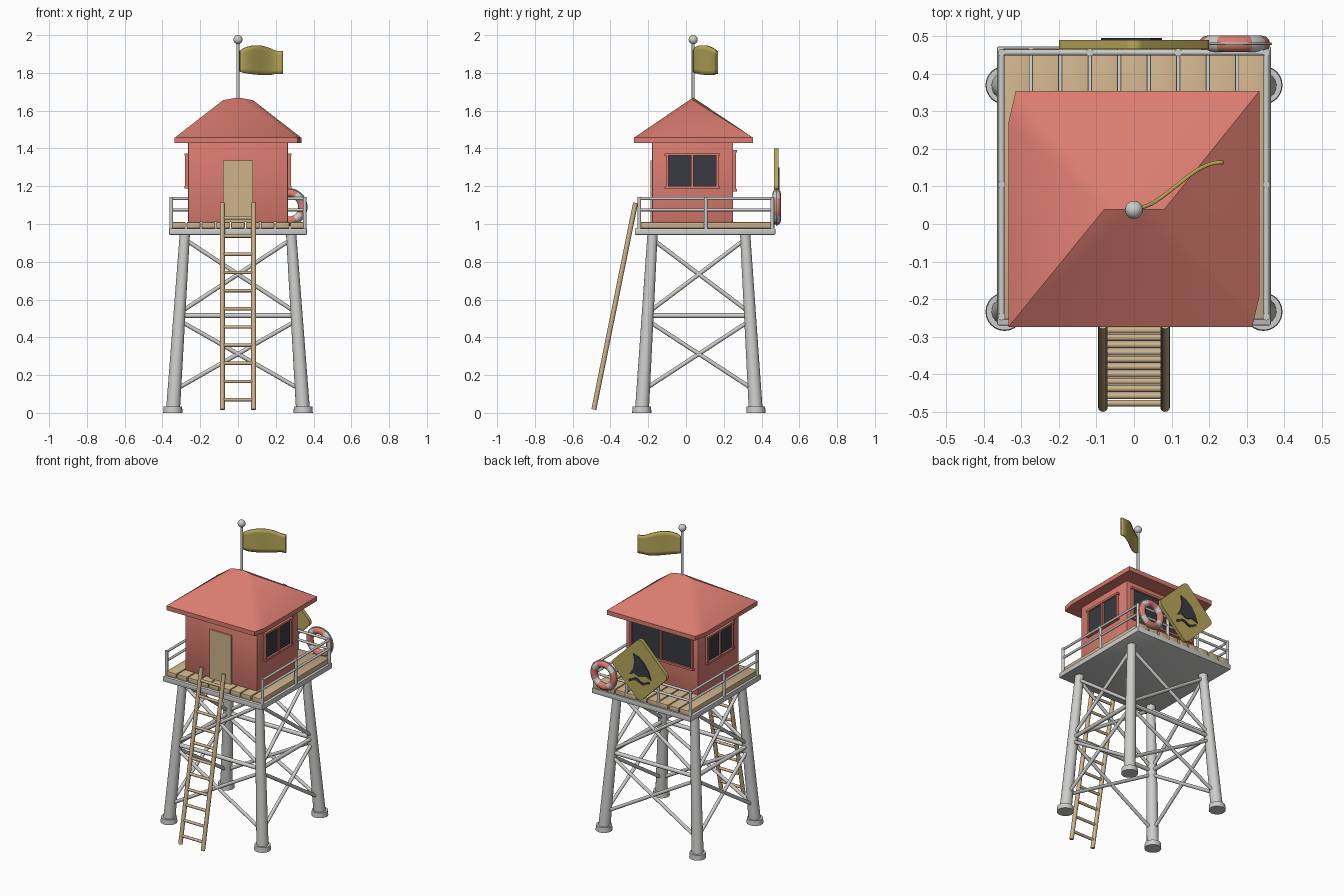
import bpy, bmesh, math
from mathutils import Vector, Matrix

if "Cube" in bpy.data.objects:
    bpy.data.objects.remove(bpy.data.objects["Cube"])


def material(name, rgb):
    m = bpy.data.materials.new(name)
    m.use_nodes = True
    m.diffuse_color = (*rgb, 1)
    m.node_tree.nodes["Principled BSDF"].inputs["Base Color"].default_value = (*rgb, 1)
    return m


WHITE = material("painted white", (0.61, 0.61, 0.60))
RED = material("faded red", (0.70, 0.20, 0.16))
WOOD = material("bare wood", (0.61, 0.45, 0.26))
YELLOW = material("mustard yellow", (0.48, 0.39, 0.10))
DARK = material("dark glass", (0.04, 0.043, 0.053))


def finish(name, bm, mats, smooth=True):
    bmesh.ops.recalc_face_normals(bm, faces=bm.faces)
    me = bpy.data.meshes.new(name)
    bm.to_mesh(me)
    bm.free()
    ob = bpy.data.objects.new(name, me)
    bpy.context.collection.objects.link(ob)
    for m in mats if isinstance(mats, (list, tuple)) else [mats]:
        me.materials.append(m)
    if smooth:
        bpy.ops.object.select_all(action='DESELECT')
        ob.select_set(True)
        bpy.context.view_layer.objects.active = ob
        bpy.ops.object.shade_smooth_by_angle(angle=math.radians(35))
    return ob


def box(name, lo, hi, mat, bevel=0.0):
    lo, hi = Vector(lo), Vector(hi)
    bm = bmesh.new()
    bmesh.ops.create_cube(bm, size=1, matrix=Matrix.Translation((lo + hi) / 2) @ Matrix.Diagonal((*(hi - lo), 1)))
    if bevel:
        bmesh.ops.bevel(bm, geom=bm.edges[:], offset=bevel, segments=2, affect='EDGES', profile=0.5)
    return finish(name, bm, mat)


def rod(name, a, b, r, mat, r_end=None, sides=12):
    a, b = Vector(a), Vector(b)
    turn = (b - a).to_track_quat('Z', 'Y').to_matrix().to_4x4()
    bm = bmesh.new()
    bmesh.ops.create_cone(bm, cap_ends=True, segments=sides, radius1=r, radius2=r if r_end is None else r_end,
                          depth=(b - a).length, matrix=Matrix.Translation((a + b) / 2) @ turn)
    return finish(name, bm, mat)


def plate(name, outline, y0, y1, mat):
    # Outline in x and z, given thickness along y
    bm = bmesh.new()
    face = bm.faces.new([bm.verts.new((x, y0, z)) for x, z in outline])
    ext = bmesh.ops.extrude_face_region(bm, geom=[face])
    bmesh.ops.translate(bm, vec=(0, y1 - y0, 0), verts=[v for v in ext["geom"] if isinstance(v, bmesh.types.BMVert)])
    return finish(name, bm, mat)


# Legs with feet, leaning in around the tower axis
CY = 0.068
CORNERS = [(-1, -1), (1, -1), (1, 1), (-1, 1)]


def leg_point(c, z):
    return Vector((c[0] * (0.345 - 0.067 * z), CY + c[1] * (0.302 - 0.06 * z), z))


for c in CORNERS:
    rod("leg", leg_point(c, 0.01), leg_point(c, 0.96), 0.037, WHITE, 0.027, 20)
    f = leg_point(c, 0)
    bm = bmesh.new()
    bmesh.ops.create_cone(bm, cap_ends=True, segments=24, radius1=0.051, radius2=0.049, depth=0.034,
                          matrix=Matrix.Translation((f.x, f.y, 0.017)))
    finish("foot", bm, WHITE)

# Braces on all four sides
for c, d in zip(CORNERS, CORNERS[1:] + CORNERS[:1]):
    rod("girt", leg_point(c, 0.515), leg_point(d, 0.515), 0.013, WHITE)
    for low, high in ((0.12, 0.49), (0.53, 0.92)):
        rod("brace", leg_point(c, low), leg_point(d, high), 0.011, WHITE)
        rod("brace", leg_point(d, low), leg_point(c, high), 0.011, WHITE)

# Platform and planks
box("platform", (-0.365, -0.27, 0.943), (0.365, 0.473, 0.977), WHITE, 0.004)
for i in range(9):
    x = -0.314 + i * 0.0785
    box("plank", (x - 0.036, -0.255, 0.977), (x + 0.036, 0.468, 1.01), WOOD, 0.004)

# Railing on the back and both sides
BACK, FRONT, RX = 0.457, -0.247, 0.353
posts = [(s * RX, y) for s in (-1, 1) for y in (FRONT, (FRONT + BACK) / 2, BACK)]
for x, y in posts + [(-RX / 3, BACK), (RX / 3, BACK)]:
    rod("rail_post", (x, y, 0.97), (x, y, 1.143), 0.01, WHITE)
for z in (1.075, 1.135):
    for s in (-1, 1):
        rod("side_rail", (s * RX, FRONT, z), (s * RX, BACK, z), 0.008, WHITE)
    rod("back_rail", (-RX, BACK, z), (RX, BACK, z), 0.008, WHITE)

# Hut and door
box("hut", (-0.265, -0.18, 1.01), (0.265, 0.25, 1.445), RED, 0.006)
box("door", (-0.08, -0.188, 1.01), (0.08, -0.17, 1.335), WOOD)


def window(name, origin, turn, half, z0, z1):
    # Built facing +x, then turned into place
    t = 0.013
    place = Matrix.Translation(origin) @ Matrix.Rotation(turn, 4, 'Z')
    parts = [box(name + "_glass", (-0.01, -half, z0), (0.006, half, z1), DARK)]
    for y in (-half, 0, half):
        parts.append(box(name + "_upright", (-0.01, y - t / 2, z0), (0.016, y + t / 2, z1), RED))
    for z in (z0, z1):
        parts.append(box(name + "_crossbar", (-0.01, -half - t, z - t / 2), (0.019, half + t, z + t / 2), RED))
    for p in parts:
        p.data.transform(place)


window("left_window", (0.265, 0.033, 0), 0, 0.133, 1.195, 1.368)
window("right_window", (-0.265, 0.033, 0), math.pi, 0.133, 1.195, 1.368)
window("back_window", (0, 0.25, 0), math.pi / 2, 0.225, 1.178, 1.385)

# Roof: eaves with two clipped corners, rising to a short bowed ridge
PY = 0.038
eaves = [(-0.335, -0.275), (0.315, -0.275), (0.335, -0.19), (0.335, 0.355), (-0.315, 0.355), (-0.335, 0.27)]
bm = bmesh.new()
low = [bm.verts.new((x, y, 1.428)) for x, y in eaves]
rim = [bm.verts.new((x, y, 1.457)) for x, y in eaves]
left, peak, right = [bm.verts.new((x, PY, z)) for x, z in ((0.08, 1.655), (0, 1.67), (-0.08, 1.655))]
bm.faces.new(low)
for i in range(6):
    j = (i + 1) % 6
    bm.faces.new((low[i], low[j], rim[j], rim[i]))
for f in ((rim[0], rim[1], peak), (rim[1], left, peak), (rim[1], rim[2], left), (rim[2], rim[3], left),
          (rim[3], peak, left), (rim[3], rim[4], peak), (rim[4], right, peak), (rim[4], rim[5], right),
          (rim[5], rim[0], right), (rim[0], peak, right)):
    bm.faces.new(f)
finish("roof", bm, RED)

# Flagpole and waving flag
rod("flagpole", (0, PY, 1.64), (0, PY, 1.97), 0.008, WHITE)
bm = bmesh.new()
bmesh.ops.create_uvsphere(bm, u_segments=20, v_segments=12, radius=0.024, matrix=Matrix.Translation((0, PY, 1.976)))
finish("pole_ball", bm, WHITE)
bm = bmesh.new()
cols, rows = 16, 6
grid = []
for i in range(cols + 1):
    t = i / cols
    y = 0.042 + 0.122 * t * t * (3 - 2 * t) + 0.008 * math.sin(t * math.pi)
    half = 0.052 + 0.026 * math.sin(math.pi * min(1, t * 1.1 + 0.02)) ** 0.7 if t < 0.85 else 0.06
    mid = 1.862 + 0.007 * math.sin(t * 5)
    grid.append([bm.verts.new((0.01 + 0.228 * t, y, mid + half * (2 * j / rows - 1))) for j in range(rows + 1)])
for i in range(cols):
    for j in range(rows):
        bm.faces.new((grid[i][j], grid[i + 1][j], grid[i + 1][j + 1], grid[i][j + 1]))
flag = finish("flag", bm, YELLOW)
mod = flag.modifiers.new("thickness", 'SOLIDIFY')
mod.thickness, mod.offset = 0.01, 0

# Ladder
foot_y, foot_z, top_y, top_z = -0.488, 0.018, -0.267, 1.112
for s in (-1, 1):
    rod("ladder_rail", (s * 0.083, foot_y, foot_z), (s * 0.083, top_y, top_z), 0.013, WOOD)
for i in range(11):
    z = 0.07 + i * 0.0962
    y = foot_y + (top_y - foot_y) * (z - foot_z) / (top_z - foot_z)
    rod("ladder_rung", (-0.083, y, z), (0.083, y, z), 0.009, WOOD)


def ring(name, centre, major, minor, mats, rule, seg=48, sides=12):
    bm = bmesh.new()
    loops = []
    for i in range(seg):
        a = 2 * math.pi * i / seg
        loop = []
        for k in range(sides):
            b = 2 * math.pi * k / sides
            r = major + minor * math.cos(b)
            loop.append(bm.verts.new((centre[0] + r * math.cos(a), centre[1] + minor * math.sin(b),
                                      centre[2] + r * math.sin(a))))
        loops.append(loop)
    for i in range(seg):
        p, q = loops[i], loops[(i + 1) % seg]
        for k in range(sides):
            n = (k + 1) % sides
            bm.faces.new((p[k], q[k], q[n], p[n])).material_index = rule((i + 0.5) / seg)
    finish(name, bm, mats)


# Lifebuoy: white bands on the diagonals, thin rope around it
BUOY = (0.268, 0.48, 1.09)
ring("lifebuoy", BUOY, 0.073, 0.022, [RED, WHITE], lambda t: int(abs((t * 4) % 1 - 0.5) < 0.18))
ring("lifebuoy_rope", BUOY, 0.096, 0.004, WHITE, lambda t: 0, sides=6)

# Diamond warning sign with rounded corners
SZ, reach, rad = 1.2, 0.187, 0.03
diamond = []
for q in range(4):
    for k in range(7):
        a = q * math.pi / 2 + (k / 6 - 0.5) * math.pi / 2
        d = reach - rad * 0.55
        diamond.append((d * math.cos(q * math.pi / 2) + rad * math.cos(a),
                        SZ + d * math.sin(q * math.pi / 2) + rad * math.sin(a)))
plate("sign_board", diamond, 0.467, 0.49, YELLOW)

# Fin and wave painted on the sign
fin = [(0.075, -0.045), (0.045, 0.0), (0.035, 0.05), (0.045, 0.1), (0.0, 0.085), (-0.04, 0.05),
       (-0.07, 0.005), (-0.088, -0.045), (-0.045, -0.03), (0.0, -0.045), (0.035, -0.03)]
plate("sign_fin", [(x, SZ + z) for x, z in fin], 0.488, 0.496, DARK)
xs = [-0.075 + 0.0125 * i for i in range(13)]
wave = [(x, SZ - 0.068 + 0.01 * math.sin(x * 60)) for x in xs]
plate("sign_wave", wave + [(x, z - 0.015) for x, z in reversed(wave)], 0.488, 0.496, DARK)
